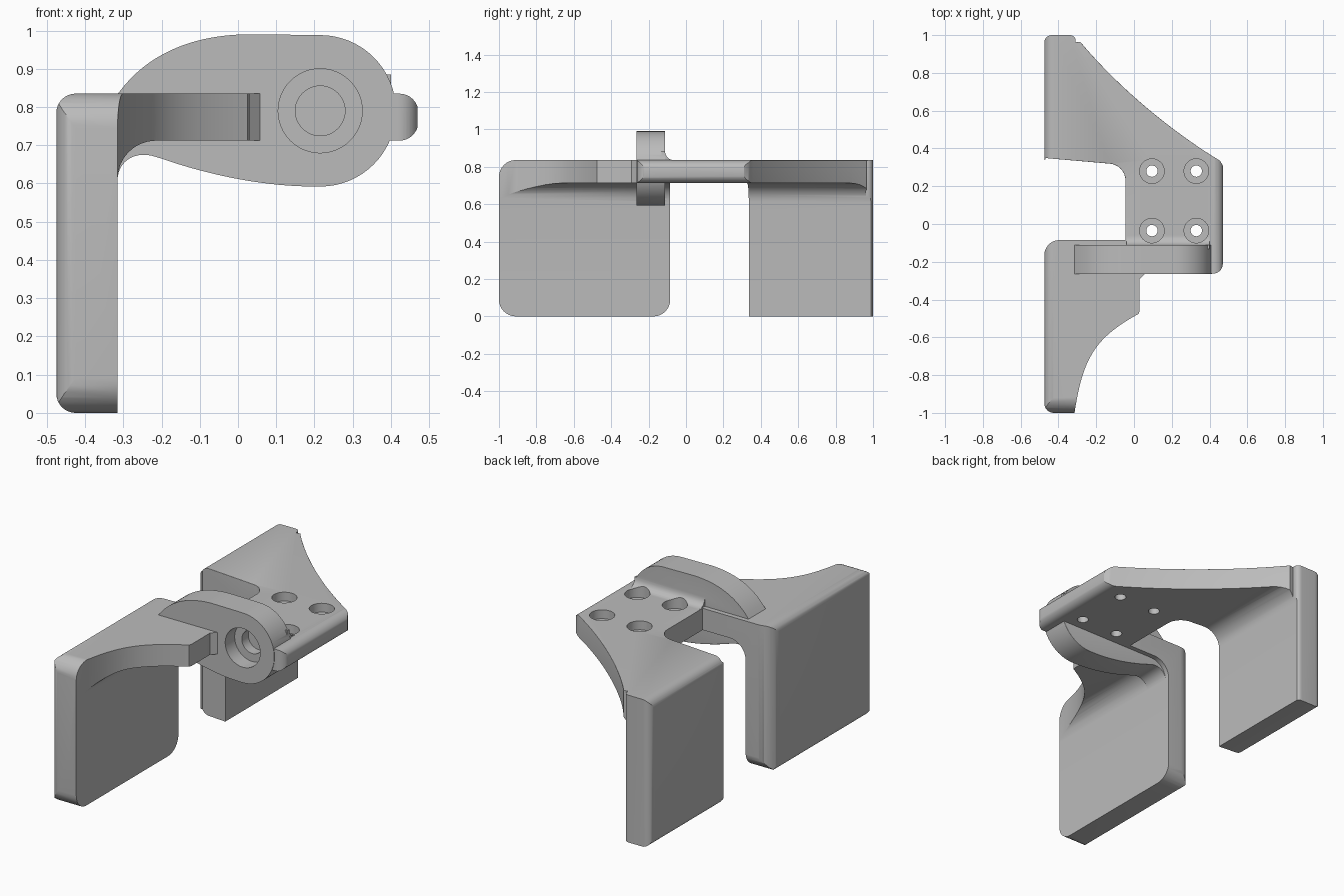
import bpy, bmesh, math
from mathutils import Vector
from mathutils.geometry import interpolate_bezier

if "Cube" in bpy.data.objects:
    bpy.data.objects.remove(bpy.data.objects["Cube"])

grey = bpy.data.materials.new("plain grey")
grey.use_nodes = True
grey.diffuse_color = (0.5, 0.5, 0.5, 1)
grey.node_tree.nodes["Principled BSDF"].inputs["Base Color"].default_value = (0.5, 0.5, 0.5, 1)

TOP, UNDER, WALL = 0.835, 0.712, -0.315
LUG_FRONT, LUG_BACK = -0.265, -0.112


def curve(a, b, c, d, n=20):
    return [tuple(p) for p in interpolate_bezier(*[Vector(p) for p in (a, b, c, d)], n)]


def rounded(corners):
    """Outline from (u, v) or (u, v, radius) corners."""
    out = []
    for i, c in enumerate(corners):
        p = Vector(c[:2])
        if len(c) < 3:
            out.append(tuple(p))
            continue
        to_a = (Vector(corners[i - 1][:2]) - p).normalized() * c[2]
        to_b = (Vector(corners[(i + 1) % len(corners)][:2]) - p).normalized() * c[2]
        out += curve(p + to_a, p + to_a * 0.45, p + to_b * 0.45, p + to_b, 9)
    return out


def prism(name, outline, axis, low, high, bevel=0, rule=None):
    """Extrude an outline along an axis; bevel the edges picked by rule."""
    place = {"x": lambda u, v, w: (w, u, v),
             "y": lambda u, v, w: (u, w, v),
             "z": lambda u, v, w: (u, v, w)}[axis]
    bm = bmesh.new()
    face = bm.faces.new([bm.verts.new(place(u, v, low)) for u, v in outline])
    ext = bmesh.ops.extrude_face_region(bm, geom=[face])
    shift = Vector(place(0, 0, high - low))
    for v in ext["geom"]:
        if isinstance(v, bmesh.types.BMVert):
            v.co += shift
    bmesh.ops.recalc_face_normals(bm, faces=bm.faces)
    if rule:
        picked = [e for e in bm.edges if rule(*[v.co for v in e.verts])]
        bmesh.ops.bevel(bm, geom=picked, offset=bevel, segments=5, profile=0.5,
                        affect="EDGES", clamp_overlap=True)
    mesh = bpy.data.meshes.new(name)
    bm.to_mesh(mesh)
    bm.free()
    obj = bpy.data.objects.new(name, mesh)
    obj.data.materials.append(grey)
    bpy.context.collection.objects.link(obj)
    return obj


def disc(name, u, v, radius, axis, low, high):
    ring = [(u + radius * math.cos(t * math.tau / 48), v + radius * math.sin(t * math.tau / 48))
            for t in range(48)]
    return prism(name, ring, axis, low, high)


def combine(target, other, operation):
    mod = target.modifiers.new(operation, "BOOLEAN")
    mod.operation, mod.solver, mod.object = operation, "EXACT", other
    bpy.context.view_layer.objects.active = target
    bpy.ops.object.modifier_apply(modifier=mod.name)
    bpy.data.objects.remove(other)


# Plan shape: rear wing, mounting plate and front wing, with eased rear top edges
plan = rounded([(-0.475, 0.32, 0.03), (-0.475, 1, 0.04), (-0.3, 1, 0.04)])
plan += curve((-0.285, 0.965), (-0.08, 0.72), (0.2, 0.49), (0.455, 0.335))
plan += rounded([(0.455, 0.335), (0.47, 0.31), (0.47, -0.262, 0.05), (0.06, -0.262),
                 (0.03, -0.292), (0.03, -0.46)])[1:]
plan += curve((0.025, -0.475), (-0.2, -0.6), (-0.27, -0.7), (WALL, -1))
plan += rounded([(WALL, -1), (-0.475, -1, 0.05), (-0.475, -0.085, 0.08),
                 (-0.045, -0.085), (-0.045, 0.32, 0.09), (-0.475, 0.32)])[1:-1]
bracket = prism("bracket", plan, "z", -0.1, TOP, 0.025,
                lambda a, b: min(a.z, b.z) > 0.8 and min(a.y, b.y) > 0.1
                and max(a.y, b.y) < 0.97 and max(a.x, b.x) > -0.44)

# Cross section: side wall blending into the flat plate
section = rounded([(-0.475, 0, 0.05), (WALL, 0), (WALL, UNDER, 0.1),
                   (0.472, UNDER, 0.05), (0.472, TOP, 0.05), (-0.475, TOP, 0.05)])
combine(bracket, prism("section", section, "y", -1.2, 1.2), "INTERSECT")

# Side silhouette: rounded corners of the front wall
side = rounded([(-1, 0, 0.09), (-1, TOP + 0.001, 0.09), (1.1, TOP + 0.001), (1.1, -0.05),
                (0.2, -0.05), (0.2, 0.6), (-0.084, 0.6), (-0.084, 0, 0.09)])
combine(bracket, prism("side", side, "x", -0.6, 0.6), "INTERSECT")

# Teardrop lug standing across the plate
cx, cz, r = 0.215, 0.79, 0.198
lug = [(cx + r * math.sin(t * math.pi / 32), cz + r * math.cos(t * math.pi / 32))
       for t in range(33)]
lug += curve((0.2, 0.592), (0.05, 0.592), (-0.1, 0.63), (-0.2, 0.665))
lug += curve((-0.21, 0.668), (-0.26, 0.688), (-0.31, 0.665), (WALL, 0.615), 10)
lug += [(-0.36, 0.615), (-0.36, 0.8), (WALL, 0.834)]
lug += curve((-0.31, 0.84), (-0.22, 0.96), (-0.08, 0.993), (0.05, 0.99))
lug_part = prism("lug", lug, "y", LUG_FRONT, LUG_BACK, 0.035,
                 lambda a, b: min(a.y, b.y) > LUG_BACK - 0.01 and max(a.z, b.z) < 0.7
                 and min(a.x, b.x) > WALL)
combine(bracket, lug_part, "UNION")

# Blend between the back of the lug and the plate
blend = [(LUG_BACK - 0.02, TOP - 0.02), (LUG_BACK - 0.02, TOP + 0.05)]
blend += curve((LUG_BACK, TOP + 0.05), (LUG_BACK, TOP + 0.02),
               (LUG_BACK + 0.02, TOP), (LUG_BACK + 0.05, TOP), 8)
blend += [(LUG_BACK + 0.05, TOP - 0.02)]
combine(bracket, prism("blend", blend, "x", -0.04, 0.4), "UNION")

# Stepped bore in the lug
combine(bracket, disc("bore", cx, cz, 0.11, "y", -0.4, -0.18), "DIFFERENCE")
combine(bracket, disc("inner_bore", cx, cz, 0.065, "y", -0.3, LUG_BACK - 0.01), "DIFFERENCE")

# Four counterbored screw holes
for x in (0.095, 0.33):
    for y in (-0.035, 0.28):
        combine(bracket, disc("recess", x, y, 0.065, "z", 0.785, 0.95), "DIFFERENCE")
        combine(bracket, disc("hole", x, y, 0.03, "z", 0.6, 0.9), "DIFFERENCE")

bpy.ops.object.select_all(action="DESELECT")
bracket.select_set(True)
bpy.context.view_layer.objects.active = bracket
bpy.ops.object.shade_smooth_by_angle(angle=math.radians(30))
